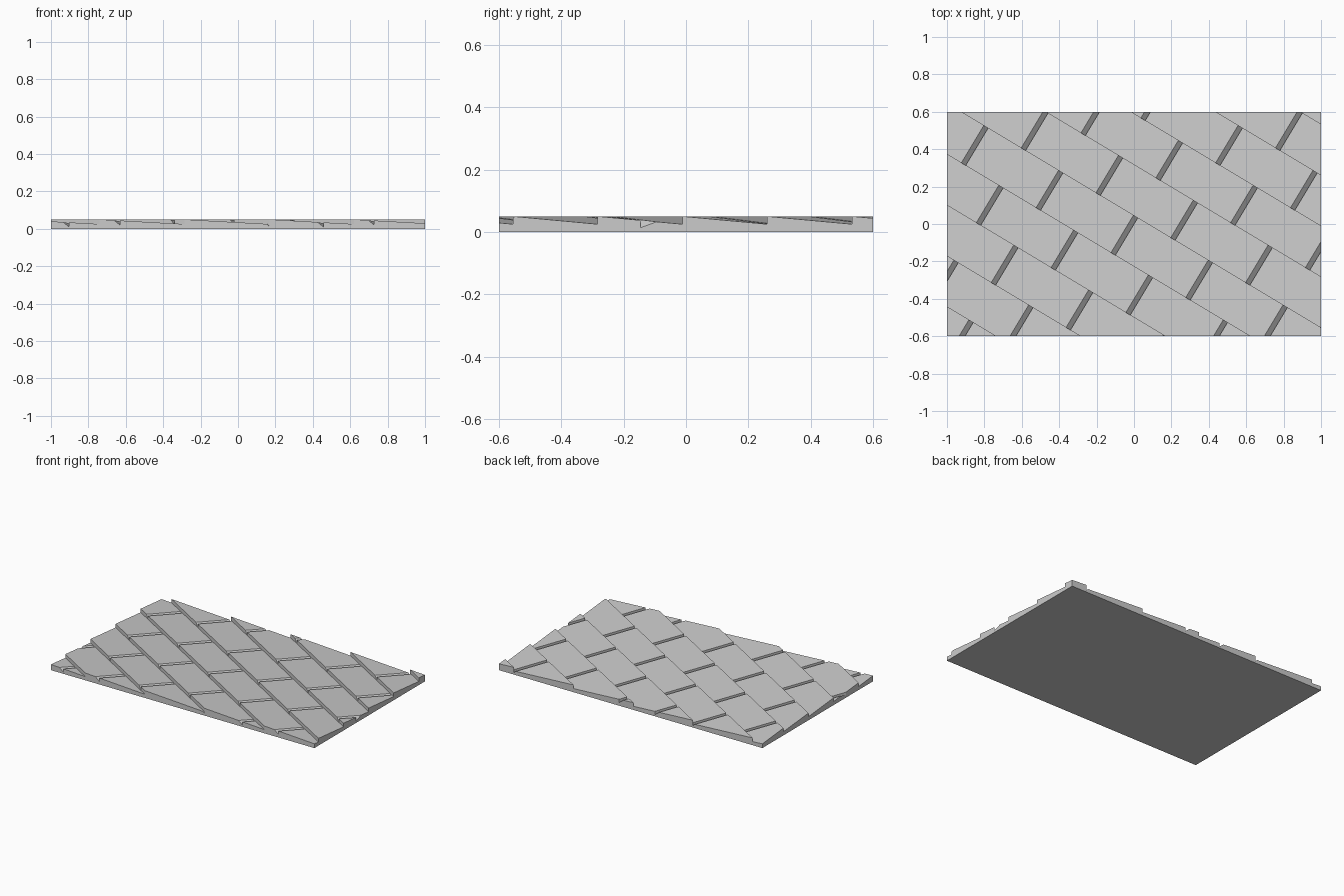
import bpy, bmesh
from math import atan2, cos, sin
from mathutils import Vector

if "Cube" in bpy.data.objects:
    bpy.data.objects.remove(bpy.data.objects["Cube"], do_unlink=True)

# Panel and shingle proportions
HALF_X, HALF_Y = 1.0, 0.6
ANGLE = atan2(HALF_Y, HALF_X)          # rows run along the panel diagonal
ROW, LENGTH = 0.2332, 0.4664           # row pitch, shingle length
GAP, DEPTH = 0.027, 0.024              # sloped groove between shingles
HIGH, LOW = 0.05, 0.025                # thick butt edge, thin tucked edge
ROW_START = 0.038
COUNT = 8

bm = bmesh.new()


def face(points):
    """Add a face given in row coordinates (along, across, height)."""
    c, s = cos(ANGLE), sin(ANGLE)
    bm.faces.new([bm.verts.new((u * c + v * s, v * c - u * s, z))
                  for u, v, z in points])


def shingle(u, v):
    """Sloped top, groove floor, groove wall and butt face of one shingle."""
    mid, lip, end, v2 = u + LENGTH / 2, u + LENGTH - GAP, u + LENGTH, v + ROW
    face([(u, v, HIGH), (lip, v, HIGH), (lip, v2, LOW), (mid, v2, LOW), (u, v2, LOW)])
    face([(lip, v, HIGH), (end, v, HIGH - DEPTH), (end, v2, LOW - DEPTH), (lip, v2, LOW)])
    face([(end, v, HIGH - DEPTH), (end, v, HIGH), (end, v2, LOW), (end, v2, LOW - DEPTH)])
    face([(u, v, HIGH), (u, v, HIGH - DEPTH), (u, v, LOW), (mid - GAP, v, LOW),
          (mid, v, LOW - DEPTH), (mid, v, LOW), (end, v, LOW),
          (end, v, HIGH - DEPTH), (lip, v, HIGH)])


# Staggered rows, larger than the panel
for row in range(-COUNT, COUNT):
    offset = LENGTH / 2 if row % 2 == 0 else 0
    for i in range(-COUNT, COUNT):
        shingle(i * LENGTH + offset, ROW_START + row * ROW)
bmesh.ops.remove_doubles(bm, verts=bm.verts[:], dist=1e-5)
bmesh.ops.triangulate(bm, faces=bm.faces[:])

# Trim to the rectangle
sides = [(axis, sign * half) for axis, half in ((0, HALF_X), (1, HALF_Y))
         for sign in (-1, 1)]
for axis, pos in sides:
    normal = Vector((0, 0, 0))
    normal[axis] = 1 if pos > 0 else -1
    point = Vector((0, 0, 0))
    point[axis] = pos
    bmesh.ops.bisect_plane(bm, geom=bm.verts[:] + bm.edges[:] + bm.faces[:], dist=1e-6,
                           plane_co=point, plane_no=normal, clear_outer=True)

# Flat underside and corner edges
skin = bm.verts[:]
corners = []
for sx, sy in ((-1, -1), (-1, 1), (1, 1), (1, -1)):
    x, y = sx * HALF_X, sy * HALF_Y
    foot = bm.verts.new((x, y, 0))
    top = min(skin, key=lambda p: (p.co.x - x) ** 2 + (p.co.y - y) ** 2)
    bm.edges.new((foot, top))
    corners.append(foot)
bm.faces.new(corners)

# Close the four sides
for axis, pos in sides:
    rim = [e for e in bm.edges if len(e.link_faces) < 2
           and all(abs(p.co[axis] - pos) < 1e-4 for p in e.verts)]
    bmesh.ops.edgeloop_fill(bm, edges=rim)

bmesh.ops.dissolve_limit(bm, angle_limit=0.005, verts=bm.verts[:], edges=bm.edges[:])
bmesh.ops.recalc_face_normals(bm, faces=bm.faces[:])

mesh = bpy.data.meshes.new("shingle_panel")
bm.to_mesh(mesh)
bm.free()
panel = bpy.data.objects.new("shingle_panel", mesh)
bpy.context.collection.objects.link(panel)

# Plain grey
grey = bpy.data.materials.new("light_grey")
grey.use_nodes = True
colour = (0.6, 0.6, 0.6, 1)
grey.diffuse_color = colour
grey.node_tree.nodes["Principled BSDF"].inputs["Base Color"].default_value = colour
mesh.materials.append(grey)
